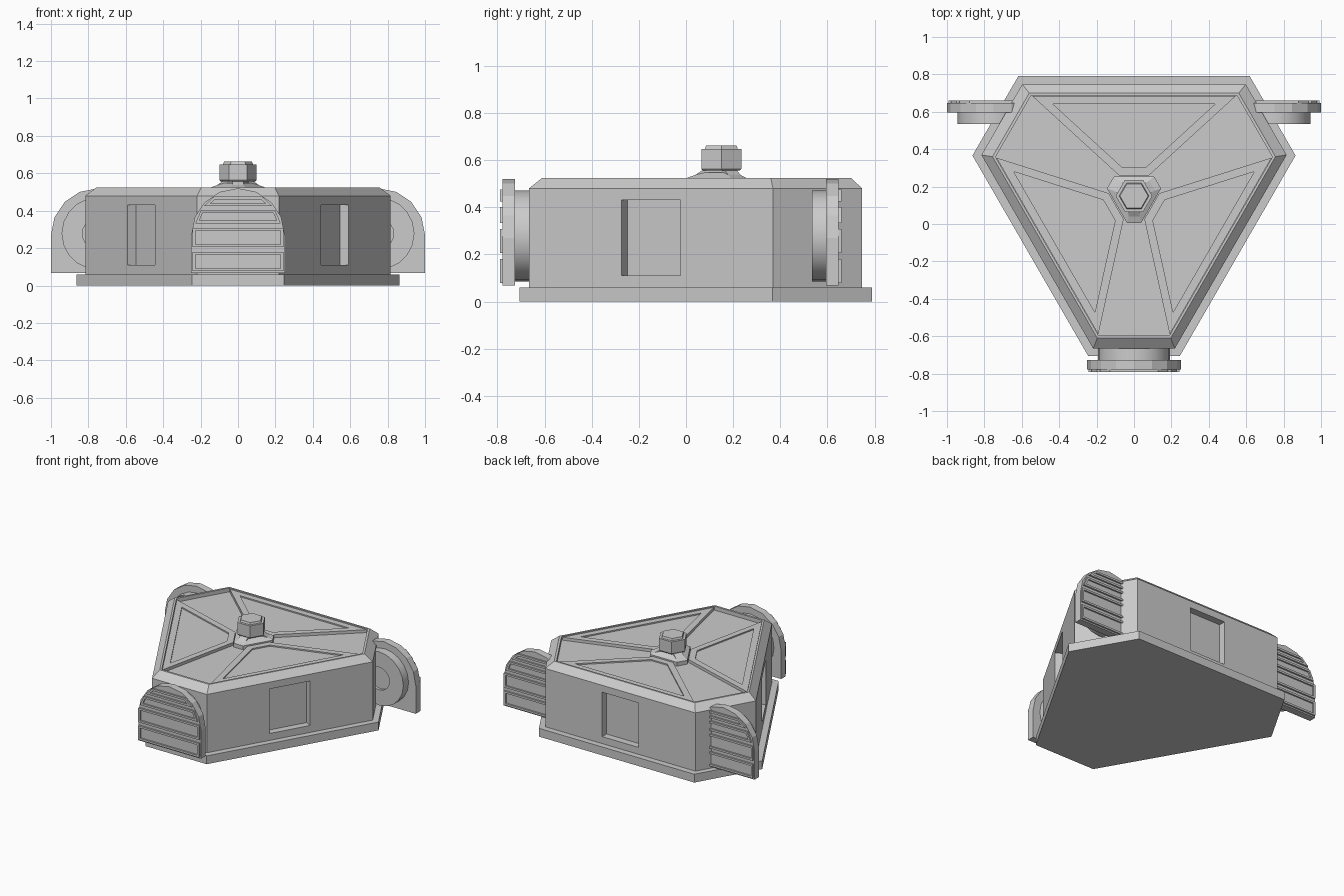
import bpy, bmesh
from math import sin, cos, pi, sqrt, radians
from mathutils import Matrix, Vector

if "Cube" in bpy.data.objects:
    bpy.data.objects.remove(bpy.data.objects["Cube"])

CY = 0.15          # centre of the three-fold body
S3 = sqrt(3) / 2


def loft(name, rings, recess=None):
    """Closed solid through matching rings; recess=(margin, depth) sinks the last cap."""
    bm = bmesh.new()
    vr = [[bm.verts.new(p) for p in r] for r in rings]
    n = len(vr[0])
    for a, b in zip(vr, vr[1:]):
        for i in range(n):
            bm.faces.new((a[i], a[(i + 1) % n], b[(i + 1) % n], b[i]))
    bm.faces.new(vr[0][::-1])
    cap = bm.faces.new(vr[-1])
    bmesh.ops.recalc_face_normals(bm, faces=bm.faces)
    if recess:
        bmesh.ops.inset_region(bm, faces=[cap], thickness=recess[0], use_even_offset=True)
        out = bmesh.ops.extrude_face_region(bm, geom=[cap])
        verts = [g for g in out["geom"] if isinstance(g, bmesh.types.BMVert)]
        face = [g for g in out["geom"] if isinstance(g, bmesh.types.BMFace)][0]
        face.normal_update()
        bmesh.ops.translate(bm, verts=verts, vec=-face.normal * recess[1])
        if cap.is_valid:
            bm.faces.remove(cap)
    me = bpy.data.meshes.new(name)
    bm.to_mesh(me)
    bm.free()
    ob = bpy.data.objects.new(name, me)
    bpy.context.collection.objects.link(ob)
    return ob


def tri_hex(a, b, z):
    """Triangle with cut corners: a = distance to long sides, b = to short sides."""
    w = (b - a / 2) / S3
    pts = []
    for k in range(3):
        m = Matrix.Rotation(k * 2 * pi / 3, 3, 'Z')
        for x in (w, -w):
            p = m @ Vector((x, a, z))
            pts.append((p.x, p.y + CY, z))
    return pts


def spin(pts, k, z):
    m = Matrix.Rotation(k * 2 * pi / 3, 3, 'Z')
    return [tuple(m @ Vector((x, y, z)) + Vector((0, CY, 0))) for x, y in pts]


def ngon(r, z, n=6):
    return [(r * cos(2 * pi * i / n), CY + r * sin(2 * pi * i / n), z) for i in range(n)]


def cut(ob, cutter):
    mod = ob.modifiers.new("cut", 'BOOLEAN')
    mod.operation = 'DIFFERENCE'
    mod.solver = 'EXACT'
    mod.object = cutter
    cutter.hide_render = True
    bpy.context.view_layer.objects.active = ob
    bpy.ops.object.modifier_apply(modifier=mod.name)
    bpy.data.objects.remove(cutter)


# Base plate and chamfered body
loft("base_plate", [tri_hex(.64, .856, 0), tri_hex(.64, .856, .06)])
body = loft("body", [tri_hex(.597, .816, .05), tri_hex(.597, .816, .48), tri_hex(.55, .76, .525)])

# Recessed top and one recessed window in each long side
cut(body, loft("top_cutter", [tri_hex(.537, .745, .497), tri_hex(.537, .745, .6)]))
for k in range(3):
    win = [(-.145, .547), (.145, .547), (.145, .7), (-.145, .7)]
    cut(body, loft("window_cutter", [spin(win, k, .11), spin(win, k, .43)]))

# Three roof panels leaving spoke grooves between them
for k in range(3):
    p = [(.08, .11), (.545, .535), (-.545, .535), (-.08, .11)]
    loft(f"roof_panel_{k + 1}", [spin(p, k, .49), spin(p, k, .518)], recess=(.043, .009))

# Central hub with ribs, neck and hexagonal nut
loft("hub", [tri_hex(.105, .145, .49), tri_hex(.105, .145, .525), tri_hex(.06, .08, .548)])
for k in range(3):
    lo = [(.03, -.145), (.03, 0), (-.03, 0), (-.03, -.145)]
    hi = [(.03, -.08), (.03, 0), (-.03, 0), (-.03, -.08)]
    loft(f"hub_rib_{k + 1}", [spin(lo, k, .515), spin(hi, k, .557)])
loft("nut_neck", [ngon(.06, .53), ngon(.06, .57)])
loft("nut", [ngon(.09, .555), ngon(.098, .563), ngon(.098, .648), ngon(.08, .648), ngon(.075, .662)])


# Arched pads: round mount, backing plate and raised slats
ZC, R = .27, .25


def half_width(z):
    return R - .008 if z < ZC + .05 else sqrt(R * R - (z - ZC) ** 2) - .014


def pad(name, cx, base, s):
    def at(pts, d):
        return [(cx + x, base + s * d, z) for x, z in pts]
    circle = [(.193 * cos(2 * pi * i / 20), .278 + .193 * sin(2 * pi * i / 20)) for i in range(20)]
    mount = loft(name + "_mount", [at(circle, .065), at(circle, 0)], recess=(.11, .02))
    bpy.ops.object.select_all(action='DESELECT')
    mount.select_set(True)
    bpy.context.view_layer.objects.active = mount
    bpy.ops.object.shade_smooth_by_angle(angle=radians(35))
    arch = [(R * cos(pi * i / 8), ZC + R * sin(pi * i / 8)) for i in range(9)]
    outline = [(-R, .068), (R, .068)] + arch
    loft(name + "_plate", [at(outline, .06), at(outline, .112)])
    for i, (z0, z1) in enumerate([(.078, .18), (.205, .308), (.333, .402), (.425, .475)]):
        w0, w1 = half_width(z0), half_width(z1)
        q = [(-w0, z0), (w0, z0), (w1, z1), (-w1, z1)]
        loft(f"{name}_slat_{i + 1}", [at(q, .1), at(q, .124)], recess=(.014, .011))


pad("front_pad", 0, -.666, -1)
pad("left_pad", -.75, .535, 1)
pad("right_pad", .75, .535, 1)
